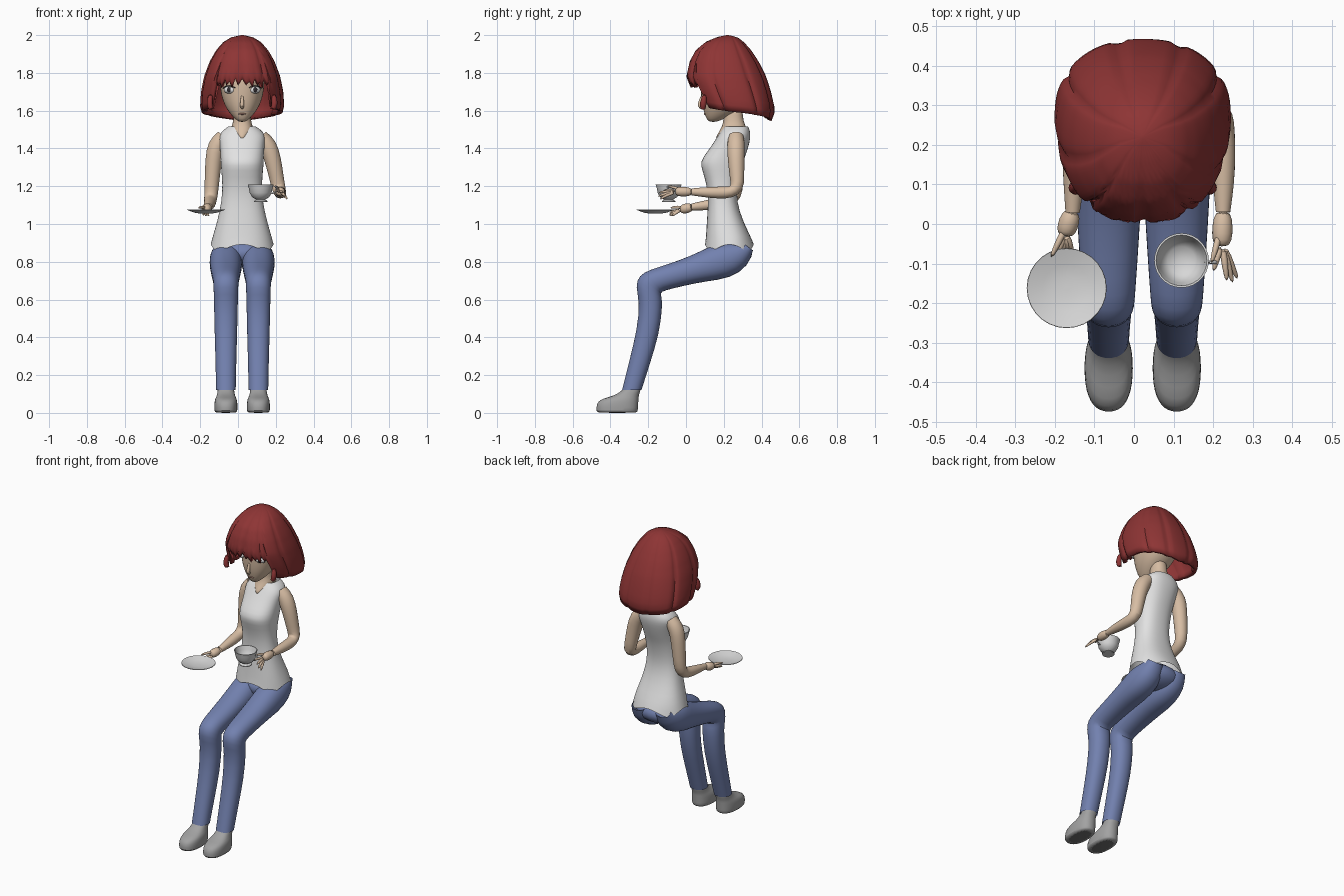
import bpy, bmesh, math
from mathutils import Vector

cube = bpy.data.objects.get("Cube")
if cube:
    bpy.data.objects.remove(cube)

X, Y, Z = Vector((1, 0, 0)), Vector((0, 1, 0)), Vector((0, 0, 1))
MID = .022      # body centre line


def material(name, *rgb):
    m = bpy.data.materials.new(name)
    m.use_nodes = True
    m.diffuse_color = (*rgb, 1)
    m.node_tree.nodes["Principled BSDF"].inputs["Base Color"].default_value = (*rgb, 1)
    return m


skin = material("skin", .68, .51, .37)
red = material("red hair", .27, .035, .035)
white = material("white cloth", .76, .76, .76)
denim = material("blue denim", .17, .22, .43)
grey = material("grey leather", .36, .36, .36)
sole = material("dark sole", .16, .16, .16)
china = material("china", .68, .68, .68)
dark = material("dark lash", .03, .025, .03)
lip = material("lip", .5, .28, .22)


def power(c, p):
    return math.copysign(abs(c) ** (2 / p), c)


def ring(centre, u, v, n=16, p=2):
    """Superellipse cross-section; index zero lies along v."""
    turn = [2 * math.pi * i / n for i in range(n)]
    return [centre + u * power(math.sin(a), p) + v * power(math.cos(a), p) for a in turn]


def loft(name, rings, mat, caps=True, subdivide=1):
    """Skin a row of equal rings into one mesh object."""
    bm = bmesh.new()
    rows = [[bm.verts.new(c) for c in r] for r in rings]
    for a, b in zip(rows, rows[1:]):
        for i in range(len(a)):
            j = (i + 1) % len(a)
            bm.faces.new((a[i], a[j], b[j], b[i]))
    if caps:
        bm.faces.new(rows[0])
        bm.faces.new(rows[-1])
    bmesh.ops.recalc_face_normals(bm, faces=bm.faces)
    mesh = bpy.data.meshes.new(name)
    bm.to_mesh(mesh)
    bm.free()
    ob = bpy.data.objects.new(name, mesh)
    bpy.context.collection.objects.link(ob)
    mesh.materials.append(mat)
    smooth(ob)
    if subdivide:
        ob.modifiers.new("smooth", "SUBSURF").levels = subdivide
        ob.modifiers["smooth"].render_levels = subdivide
    return ob


def smooth(ob):
    bpy.ops.object.select_all(action='DESELECT')
    ob.select_set(True)
    bpy.context.view_layer.objects.active = ob
    bpy.ops.object.shade_smooth_by_angle(angle=math.radians(50))


def slices(cx, rows, n=20, p=2.2):
    """Horizontal rings from (height, half width, front y, back y)."""
    return [ring(Vector((cx, (f + b) / 2, z)), X * w, Y * (f - b) / 2, n, p) for z, w, f, b in rows]


def tube(name, path, mat, n=12, caps=True):
    """Round limb through (x, y, z, radius) points."""
    pts = [Vector(q[:3]) for q in path]
    rings = []
    for i, q in enumerate(path):
        t = (pts[min(i + 1, len(pts) - 1)] - pts[max(i - 1, 0)]).normalized()
        u = (X - t * t.x).normalized()
        rings.append(ring(pts[i], u * q[3], t.cross(u) * q[3], n))
    return loft(name, rings, mat, caps)


def lathe(name, x, y, profile, mat):
    return loft(name, [ring(Vector((x, y, z)), X * r, Y * r, 28) for r, z in profile], mat, subdivide=0)


def ball(name, loc, scale, mat, spin=0):
    bpy.ops.mesh.primitive_uv_sphere_add(segments=20, ring_count=12, radius=1, location=loc, rotation=(0, 0, spin))
    ob = bpy.context.object
    ob.name, ob.scale = name, scale
    ob.data.materials.append(mat)
    smooth(ob)
    return ob


# Head, neck and face
loft("head", slices(MID, [
    (1.54, .015, .125, .16), (1.555, .038, .108, .2), (1.59, .07, .095, .27), (1.63, .095, .084, .33),
    (1.68, .112, .078, .37), (1.74, .12, .075, .39), (1.8, .12, .075, .38), (1.88, .09, .12, .33)]), skin)
loft("neck", slices(MID, [
    (1.44, .01, .15, .3), (1.47, .04, .162, .32), (1.5, .065, .182, .325),
    (1.53, .05, .195, .31), (1.57, .045, .2, .3), (1.64, .045, .19, .3)]), skin)
tube("nose", [(MID, .09, 1.69, .006), (MID, .075, 1.65, .01), (MID, .07, 1.625, .014), (MID, .088, 1.61, .008)], skin, 8)
ball("mouth", (MID, .102, 1.583), (.02, .008, .005), lip)
for side, label in ((1, "left"), (-1, "right")):
    ex = MID + side * .066
    ball(label + "_eye", (ex, .108, 1.71), (.032, .02, .02), white, side * .35)
    ball(label + "_iris", (ex + side * .004, .092, 1.711), (.011, .006, .014), dark, side * .35)
    tube(label + "_lash", [(MID + side * d, y, z, .004) for d, y, z in
                           ((.034, .084, 1.72), (.06, .084, 1.732), (.085, .1, 1.732), (.106, .13, 1.715))], dark, 6)

# Bob haircut: a grooved shell with a fringe and an open front
SHAPE = [(2, .005, .215, .225), (1.99, .055, .165, .27), (1.965, .098, .105, .305), (1.92, .138, .05, .345),
         (1.86, .172, .018, .385), (1.78, .202, 0, .425), (1.7, .218, .03, .45), (1.62, .223, .07, .468),
         (1.57, .208, .09, .467), (1.54, .175, .1, .45)]
GROOVES = (0, .55, -.7, 1.25, -1.4, 2.1, -2.1, 2.75, -2.9)


def hair_shape(z):
    for a, b in zip(SHAPE, SHAPE[1:]):
        if z >= b[0]:
            k = (z - a[0]) / (b[0] - a[0])
            return [p + (q - p) * k for p, q in zip(a, b)][1:]
    return SHAPE[-1][1:]


def hair_edge(d, i):
    if d < 42:
        return 1.745 + (.022, -.012, .008, -.024)[i % 4]
    return 1.615 - .07 * (d - 42) / 138


STEPS, ROWS = 90, 18
hair_rings = []
for r in range(ROWS + 1):
    row = []
    for i in range(STEPS):
        a = 2 * math.pi * i / STEPS
        a = a - 2 * math.pi if a > math.pi else a
        z = 2 - (2 - hair_edge(abs(math.degrees(a)), i)) * (r / ROWS) ** 1.6
        w, f, b = hair_shape(z)
        s = 1 - .045 * max(math.exp(-((a - g) / .06) ** 2) for g in GROOVES)
        row.append(Vector((MID + s * w * power(math.sin(a), 2.3),
                           (f + b) / 2 + s * (f - b) / 2 * power(math.cos(a), 2.3), z)))
    hair_rings.append(row)
hair = loft("hair", hair_rings, red, caps=False, subdivide=0)
top = bmesh.new()
top.from_mesh(hair.data)
bmesh.ops.holes_fill(top, edges=[e for e in top.edges if e.is_boundary and e.verts[0].co.z > 1.95])
top.to_mesh(hair.data)
top.free()
shell = hair.modifiers.new("thickness", "SOLIDIFY")
shell.thickness, shell.offset = .025, -1
for side, label in ((1, "left"), (-1, "right")):
    # Curled tips beside the cheeks
    tube(label + "_curl", [(MID + side * d, y, z, r) for d, y, z, r in
                           ((.165, .1, 1.69, .012), (.175, .09, 1.64, .02),
                            (.165, .09, 1.605, .018), (.145, .09, 1.615, .006))], red, 8)

# Sleeveless top with a wavy hem
shirt_rings = slices(MID, [
    (.875, .168, .1, .36), (.93, .158, .105, .345), (1.02, .131, .11, .3), (1.12, .109, .118, .268),
    (1.21, .104, .11, .272), (1.29, .112, .083, .29), (1.33, .115, .074, .305), (1.38, .116, .11, .322),
    (1.43, .121, .145, .337), (1.47, .126, .17, .343), (1.5, .098, .19, .337), (1.515, .075, .2, .33)], 24, 2.4)
for i, v in enumerate(shirt_rings[0]):
    v.z += .02 * math.cos(i * math.pi / 3)
loft("shirt", shirt_rings, white, caps=False)

# Trousers: each section joins an upper and a lower point (y, z), then half width
LEG = [(.3, .9, .355, .86, .05), (.17, .9, .335, .78, .084), (.12, .88, .24, .71, .09), (.02, .83, .1, .695, .084),
       (-.09, .79, -.02, .67, .077), (-.19, .76, -.12, .645, .07), (-.25, .73, -.135, .635, .067),
       (-.27, .67, -.127, .61, .066), (-.245, .59, -.124, .56, .064), (-.26, .44, -.14, .42, .061),
       (-.3, .28, -.19, .26, .056), (-.34, .12, -.235, .12, .053)]
ball("trouser_seat", (MID, .235, .845), (.15, .115, .075), denim)
for side, label in ((1, "left"), (-1, "right")):
    cx = MID + side * .086
    sections = []
    for ay, az, by, bz, w in LEG:
        a, b = Vector((cx, ay, az)), Vector((cx, by, bz))
        sections.append(ring((a + b) / 2, X * w, (a - b) / 2, 16, 2.2))
    loft(label + "_trouser_leg", sections, denim, caps=False)
    # Shoe with a dark underside
    shoe = loft(label + "_shoe", slices(cx, [
        (0, .054, -.468, -.258), (.006, .062, -.476, -.254), (.05, .062, -.476, -.252), (.075, .058, -.45, -.25),
        (.09, .048, -.38, -.25), (.12, .044, -.335, -.24), (.15, .04, -.32, -.235)], 20, 2.4), grey)
    shoe.data.materials.append(sole)
    for face in shoe.data.polygons:
        face.material_index = int(face.center.z < .001)

# Arms and hands
tube("left_arm", [
    (.12, .265, 1.46, .042), (.16, .265, 1.42, .05), (.185, .265, 1.34, .046), (.203, .27, 1.25, .04),
    (.215, .272, 1.19, .038), (.222, .24, 1.167, .034), (.225, .17, 1.166, .033), (.226, .1, 1.168, .028),
    (.225, .03, 1.17, .019)], skin, caps=False)
tube("right_arm", [
    (-.076, .265, 1.46, .042), (-.116, .265, 1.42, .05), (-.13, .265, 1.34, .046), (-.138, .265, 1.22, .04),
    (-.143, .262, 1.15, .037), (-.147, .23, 1.12, .034), (-.15, .17, 1.108, .033), (-.152, .1, 1.098, .027),
    (-.155, .03, 1.09, .019)], skin, caps=False)


def hand(label, wrist, palm, tips):
    wrist, palm = Vector(wrist), Vector(palm)
    tube(label + "_palm", [(*wrist, .02), (*wrist.lerp(palm, .5), .028), (*palm, .026),
                           (*(palm - Y * .012), .014)], skin)
    for k, tip in enumerate(tips):
        tip = Vector(tip)
        start = palm.lerp(wrist, .5 if k == 0 else 0) + (tip - palm) * .15
        bend = start.lerp(tip, .55) + Z * .006
        tube(f"{label}_finger_{k}", [(*start, .01), (*bend, .009), (*tip, .005)], skin, 8)


hand("left", (.225, .035, 1.17), (.222, -.045, 1.172),
     [(.195, -.1, 1.2), (.2, -.12, 1.175), (.235, -.145, 1.165), (.25, -.15, 1.145), (.262, -.14, 1.13)])
hand("right", (-.155, .035, 1.09), (-.172, -.02, 1.078),
     [(-.21, -.085, 1.085), (-.2, -.09, 1.055), (-.185, -.09, 1.045), (-.17, -.085, 1.04), (-.155, -.075, 1.04)])

# Cup and saucer
lathe("cup", .12, -.092, [
    (.036, 1.116), (.036, 1.121), (.024, 1.13), (.045, 1.142), (.058, 1.165), (.063, 1.19), (.069, 1.21),
    (.064, 1.21), (.057, 1.188), (.05, 1.166), (.035, 1.15), (.008, 1.145)], china)
tube("cup_handle", [(x, -.097, z, .005) for x, z in
                    ((.177, 1.195), (.195, 1.202), (.21, 1.188), (.203, 1.168), (.174, 1.16))], china, 8)
lathe("saucer", -.17, -.162, [
    (.03, 1.055), (.06, 1.06), (.101, 1.075), (.1, 1.078), (.06, 1.066), (.03, 1.061), (.005, 1.061)], china)
